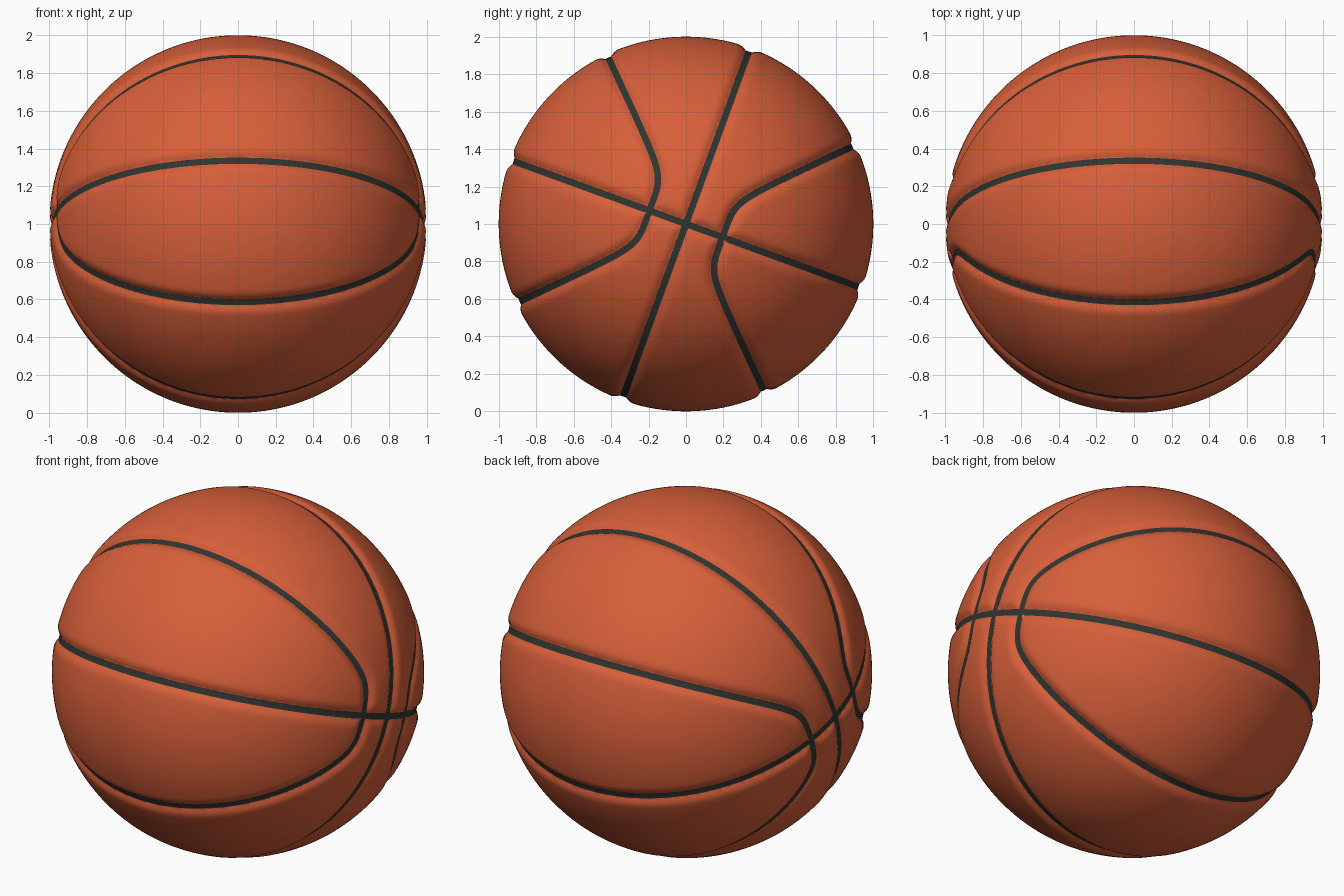
import bpy, bmesh, math
from mathutils import Vector

if "Cube" in bpy.data.objects:
    bpy.data.objects.remove(bpy.data.objects["Cube"])

HALF_W = 0.018          # half the seam width
DEPTH = 0.02            # groove depth
SHOULDER = 0.05         # rounded flank beside each seam
TILT = math.radians(20)
CORNER, POWER = 0.212, 5   # rounding of the two side loops

# Seam frame: two great circles (u = 0 and v = 0) meeting on the x axis
U = Vector((0, math.cos(TILT), -math.sin(TILT)))
V = Vector((0, math.sin(TILT), math.cos(TILT)))


def seam_distance(p):
    """Distance on the unit sphere from p to the nearest seam."""
    u, v = p.dot(U), p.dot(V)
    w = (abs(v) ** POWER + CORNER ** POWER) ** (1 / POWER)
    slope = (abs(v) / w) ** (POWER - 1)
    grad = math.copysign(1, u) * U - math.copysign(slope, v) * V
    grad -= grad.dot(p) * p
    loop = abs(abs(u) - w) / max(grad.length, 0.2)
    return min(abs(u), abs(v), loop)


def material(name, rgb):
    m = bpy.data.materials.new(name)
    m.diffuse_color = (*rgb, 1)
    m.use_nodes = True
    m.node_tree.nodes["Principled BSDF"].inputs["Base Color"].default_value = m.diffuse_color
    return m


# Unit sphere
bm = bmesh.new()
bmesh.ops.create_icosphere(bm, subdivisions=7, radius=1)

# Cut clean seam borders into the sphere
inside = {v: seam_distance(v.co.normalized()) < HALF_W for v in bm.verts}
border = []
for e in [e for e in bm.edges if inside[e.verts[0]] != inside[e.verts[1]]]:
    a, b = e.verts if inside[e.verts[0]] else reversed(e.verts)
    lo, hi = 0.0, 1.0
    for _ in range(8):
        mid = (lo + hi) / 2
        if seam_distance(a.co.lerp(b.co, mid).normalized()) < HALF_W:
            lo = mid
        else:
            hi = mid
    new = bmesh.utils.edge_split(e, a, min(max(lo, 0.02), 0.98))[1]
    border.append(new)
bmesh.ops.connect_verts(bm, verts=border)

# Seam colour, then sink the grooves
for f in bm.faces:
    f.smooth = True
    f.material_index = int(seam_distance(f.calc_center_median().normalized()) < HALF_W)
for v in bm.verts:
    d = v.co.normalized()
    t = min(max((seam_distance(d) - HALF_W) / SHOULDER, 0), 1)
    v.co = d * (1 - DEPTH * (1 - t) ** 2) + Vector((0, 0, 1))

mesh = bpy.data.meshes.new("ball")
bm.to_mesh(mesh)
bm.free()
mesh.materials.append(material("orange leather", (0.68, 0.115, 0.042)))
mesh.materials.append(material("black seam", (0.03, 0.036, 0.031)))
ball = bpy.data.objects.new("ball", mesh)
bpy.context.collection.objects.link(ball)
